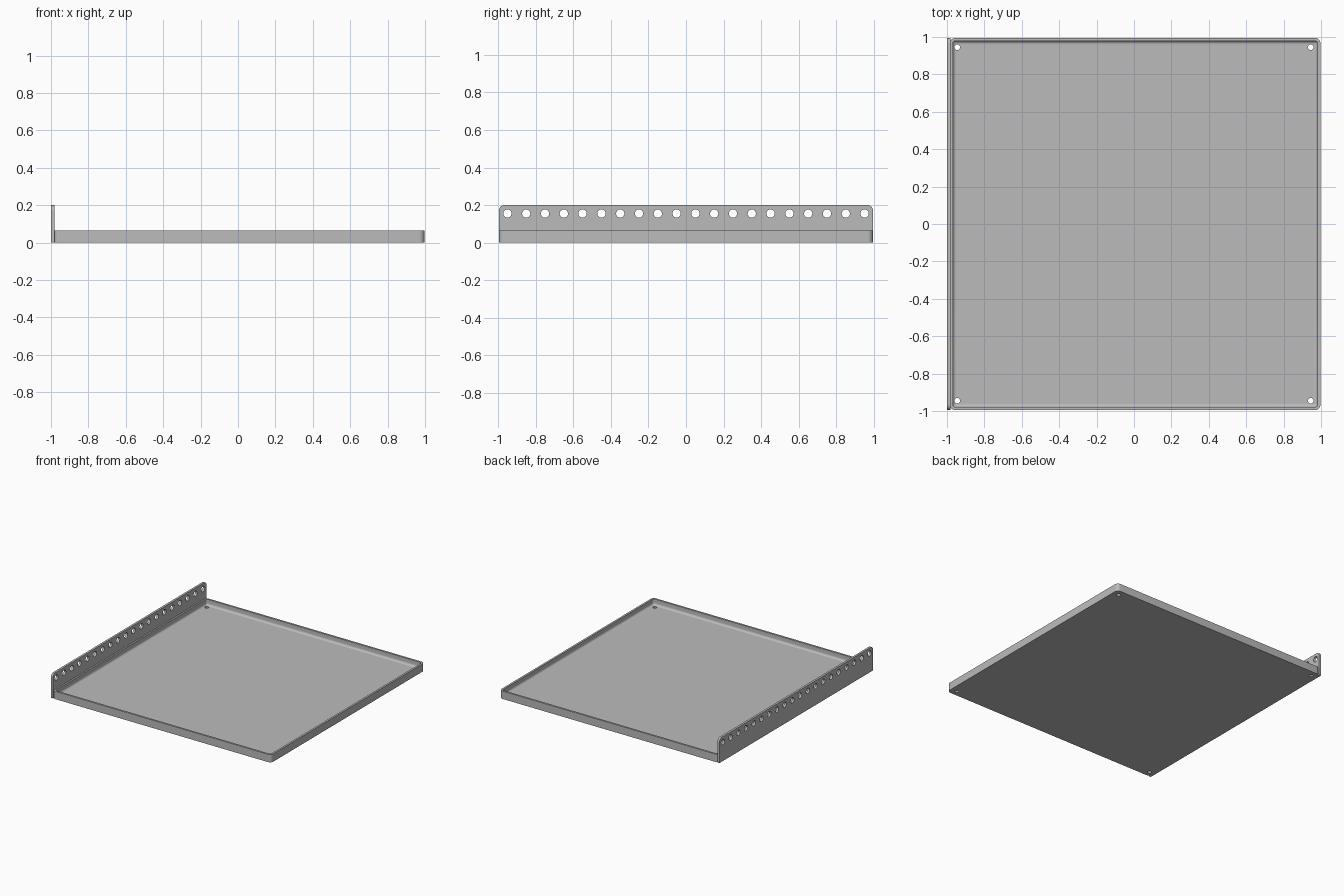
import bpy, bmesh, math

cube = bpy.data.objects.get("Cube")
if cube:
    bpy.data.objects.remove(cube, do_unlink=True)

grey = bpy.data.materials.new("sheet_metal_grey")
grey.use_nodes = True
colour = (0.5, 0.5, 0.5, 1)
grey.diffuse_color = colour
grey.node_tree.nodes["Principled BSDF"].inputs["Base Color"].default_value = colour

WALL = 0.016
HEIGHT = 0.064
X0, X1, Y = -0.985, 0.997, 0.995


def make_object(name, bm):
    bmesh.ops.recalc_face_normals(bm, faces=bm.faces)
    mesh = bpy.data.meshes.new(name)
    bm.to_mesh(mesh)
    bm.free()
    ob = bpy.data.objects.new(name, mesh)
    bpy.context.collection.objects.link(ob)
    mesh.materials.append(grey)
    return ob


def rounded_outline(x0, x1, y0, y1, radii, steps=8):
    """Points of a rounded rectangle; radii run anticlockwise from top right."""
    points = []
    corners = [(x1, y1, -1, -1), (x0, y1, 1, -1), (x0, y0, 1, 1), (x1, y0, -1, 1)]
    for i, ((x, y, sx, sy), r) in enumerate(zip(corners, radii)):
        for k in range(steps + 1):
            a = math.pi / 2 * (i + k / steps)
            points.append((x + sx * r + r * math.cos(a), y + sy * r + r * math.sin(a)))
    return points


def loft(bm, rings):
    """Skin successive rings and cap both ends."""
    loops = [[bm.verts.new(p) for p in ring] for ring in rings]
    n = len(loops[0])
    for a, b in zip(loops, loops[1:]):
        for i in range(n):
            j = (i + 1) % n
            bm.faces.new((a[i], a[j], b[j], b[i]))
    bm.faces.new(loops[0])
    bm.faces.new(loops[-1])


def cut_holes(ob, name, centres, radius, axis):
    """Cut round holes through an object along x or z."""
    bm = bmesh.new()
    for c in centres:
        loops = []
        for side in (-0.1, 0.1):
            ring = []
            for k in range(24):
                a = math.tau * k / 24
                u, v = radius * math.cos(a), radius * math.sin(a)
                offset = (side, u, v) if axis == "x" else (u, v, side)
                ring.append(tuple(p + q for p, q in zip(c, offset)))
            loops.append(ring)
        loft(bm, loops)
    cutter = make_object(name, bm)
    cutter.hide_render = True
    cutter.hide_viewport = True
    mod = ob.modifiers.new("holes", "BOOLEAN")
    mod.object = cutter
    mod.solver = "EXACT"
    bpy.context.view_layer.objects.active = ob
    bpy.ops.object.modifier_apply(modifier=mod.name)
    bpy.data.objects.remove(cutter, do_unlink=True)


def smooth(ob):
    bpy.ops.object.select_all(action="DESELECT")
    ob.select_set(True)
    bpy.context.view_layer.objects.active = ob
    bpy.ops.object.shade_smooth_by_angle(angle=math.radians(30))


# Tray: outer wall, rim, inner wall, curved bend down to the floor
def tray_ring(inset, z):
    r = max(0.03 - inset, 0.004)
    pts = rounded_outline(X0 + inset, X1 - inset, -Y + inset, Y - inset, [r] * 4)
    return [(x, y, z) for x, y in pts]


BEND = 0.018
rings = [tray_ring(0, 0), tray_ring(0, HEIGHT), tray_ring(WALL, HEIGHT)]
for k in range(7):
    a = math.pi / 2 * k / 6
    rings.append(tray_ring(WALL + BEND * (1 - math.cos(a)), WALL + BEND * (1 - math.sin(a))))
bm = bmesh.new()
loft(bm, rings)
tray = make_object("tray", bm)
corner_holes = [(x, y, 0) for x in (-0.945, 0.945) for y in (-0.945, 0.945)]
cut_holes(tray, "corner_hole_cutter", corner_holes, 0.015, "z")
smooth(tray)

# Upright mounting flange along the side, with rounded upper corners
outline = rounded_outline(-Y, Y, 0.0, 0.2, [0.03, 0.03, 0, 0])
bm = bmesh.new()
loft(bm, [[(x, y, z) for y, z in outline] for x in (-1.0, -0.982)])
bmesh.ops.remove_doubles(bm, verts=bm.verts, dist=1e-5)
# Rounded bend at the foot of the flange
foot = [e for e in bm.edges if all(v.co.z < 1e-4 and v.co.x < -0.99 for v in e.verts)]
bmesh.ops.bevel(bm, geom=foot, offset=0.015, segments=6, profile=0.5, affect="EDGES")
flange = make_object("mounting_flange", bm)
row = [(-0.99, -0.95 + 0.1 * i, 0.155) for i in range(20)]
cut_holes(flange, "row_hole_cutter", row, 0.022, "x")
smooth(flange)
